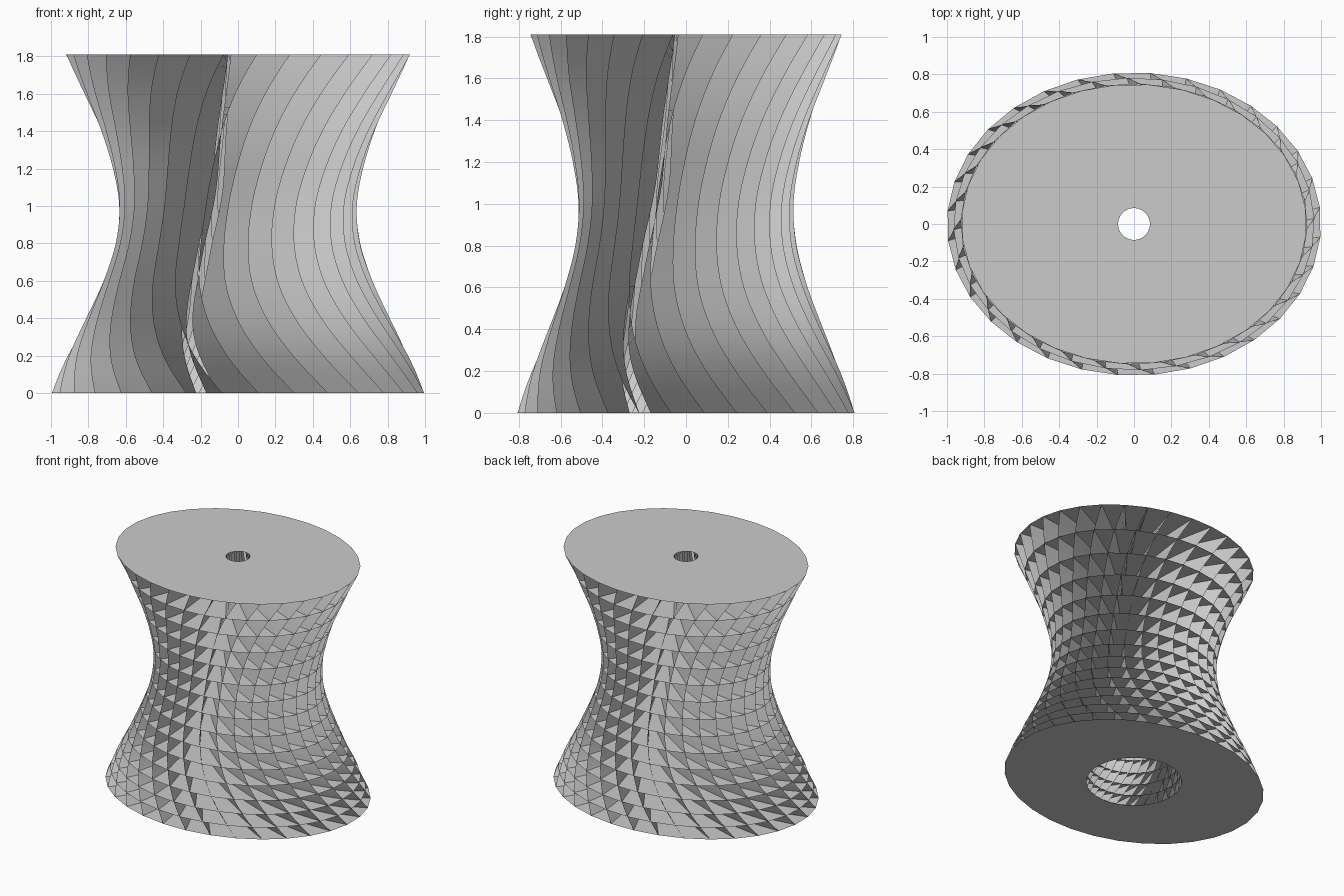
import bpy, bmesh
from math import sin, cos, radians

if "Cube" in bpy.data.objects:
    bpy.data.objects.remove(bpy.data.objects["Cube"], do_unlink=True)

HEIGHT = 1.81
FINS = 32
FLOORS = 15
ASPECT = 0.81
FIN_STEPS = 45

# Evenly spaced samples from bottom to top
OUTER_RADIUS = [1.0, 0.91, 0.81, 0.72, 0.655, 0.637, 0.67, 0.735, 0.825, 0.923]
INNER_RADIUS = [0.34, 0.31, 0.26, 0.2, 0.14, 0.085]
OUTER_TWIST = [0, -10, -18, -23, -24, -22, -18, -13, -7, 0]
INNER_TWIST = [-25, -58, -54, -42, -43, -33]


def sample(values, t):
    """Smooth curve through evenly spaced values, t from 0 to 1."""
    last = len(values) - 1
    i = min(int(t * last), last - 1)
    f = t * last - i
    b, c = values[i], values[i + 1]
    a = values[i - 1] if i else 2 * b - c
    d = values[i + 2] if i + 2 <= last else 2 * c - b
    return b + 0.5 * f * (c - a + f * (2*a - 5*b + 4*c - d + f * (3 * (b - c) + d - a)))


def edge_points(t, k):
    """Inner and outer end of fin k at relative height t."""
    base = radians(360 * k / FINS - 4.9)
    p = base + radians(sample(OUTER_TWIST, t))
    q = base + radians(sample(INNER_TWIST, t))
    r, s, z = sample(OUTER_RADIUS, t), sample(INNER_RADIUS, t), t * HEIGHT
    return (s * sin(q), -s * cos(q), z), (r * sin(p), -r * ASPECT * cos(p), z)


def strip(bm, pairs, closed=False):
    """Ribbon of quads along a list of point pairs."""
    rows = [[bm.verts.new(p) for p in pair] for pair in pairs]
    if closed:
        rows.append(rows[0])
    for (a, b), (c, d) in zip(rows, rows[1:]):
        bm.faces.new((a, b, d, c))


def finish(bm, name, smooth=False):
    mesh = bpy.data.meshes.new(name)
    bm.to_mesh(mesh)
    bm.free()
    for poly in mesh.polygons:
        poly.use_smooth = smooth
    mesh.materials.append(grey)
    obj = bpy.data.objects.new(name, mesh)
    bpy.context.collection.objects.link(obj)


grey = bpy.data.materials.new("light_grey")
grey.use_nodes = True
grey.diffuse_color = (0.6, 0.6, 0.6, 1)
grey.node_tree.nodes["Principled BSDF"].inputs["Base Color"].default_value = (0.6, 0.6, 0.6, 1)

# Thin curved fins running from base to top
bm = bmesh.new()
for k in range(FINS):
    strip(bm, [edge_points(j / FIN_STEPS, k) for j in range(FIN_STEPS + 1)])
finish(bm, "twisted_fins", smooth=True)

# Thin ring-shaped floors, closer together near the base
for level in range(FLOORS + 1):
    u = level / FLOORS
    t = 0.63 * u + 0.37 * u * u
    bm = bmesh.new()
    strip(bm, [edge_points(t, k) for k in range(FINS)], closed=True)
    bmesh.ops.recalc_face_normals(bm, faces=bm.faces)
    # Base faces down, the other floors face up
    bm.normal_update()
    up = sum(f.normal.z for f in bm.faces) > 0
    if up != (level > 0):
        bmesh.ops.reverse_faces(bm, faces=bm.faces)
    finish(bm, "base_plate" if level == 0 else "top_plate" if level == FLOORS else f"floor_{level}")
